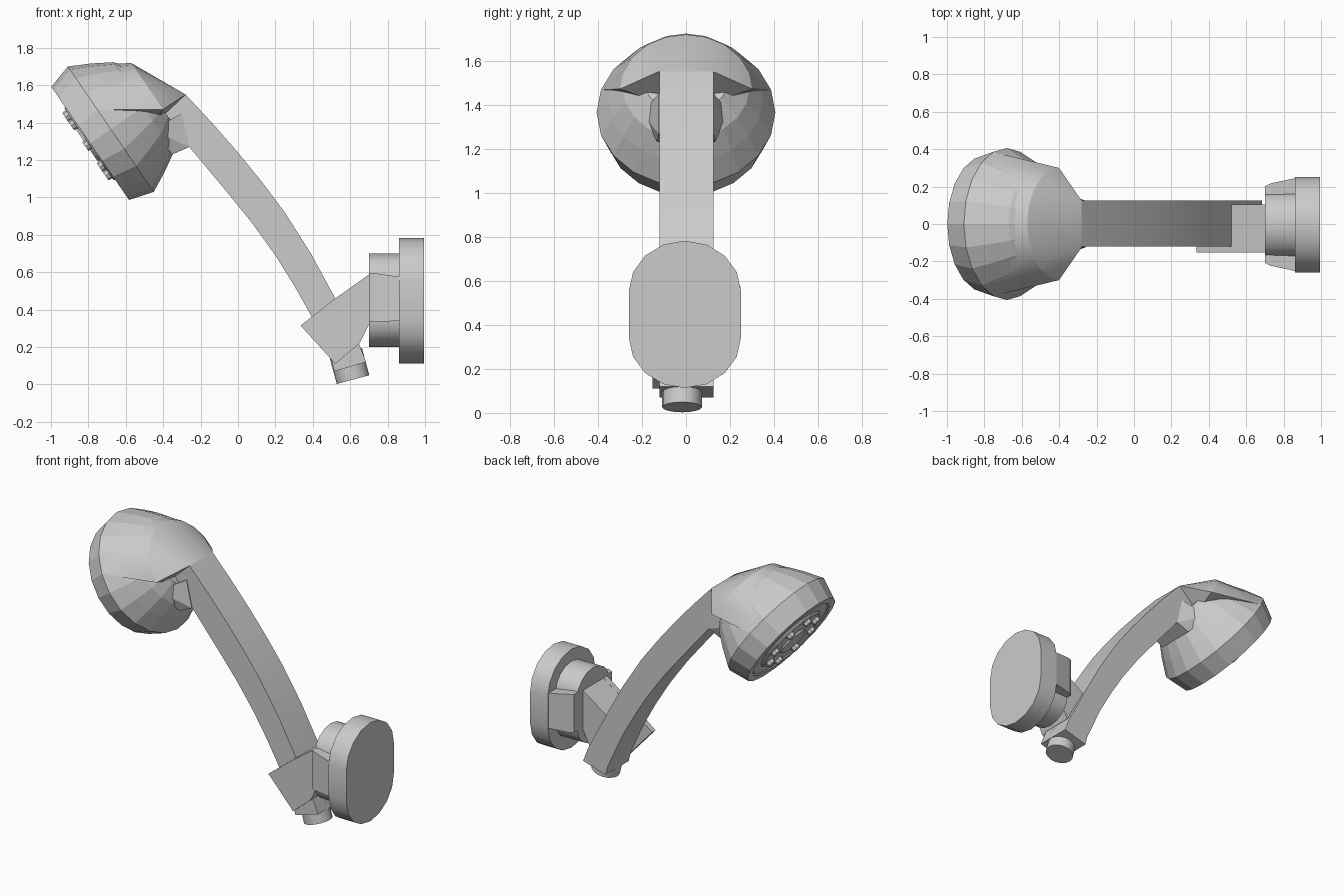
import bpy, bmesh
from math import sin, cos, pi, radians
from mathutils import Vector

if "Cube" in bpy.data.objects:
    bpy.data.objects.remove(bpy.data.objects["Cube"])

N = Vector((0.825, 0, 0.566))     # head axis, pointing to the back
D = Vector((0.566, 0, -0.825))    # down across the head
Y = Vector((0, 1, 0))
HEAD = Vector((-0.68, 0, 1.365))


def finish(name, bm, smooth=None):
    bmesh.ops.recalc_face_normals(bm, faces=bm.faces)
    me = bpy.data.meshes.new(name)
    bm.to_mesh(me)
    bm.free()
    ob = bpy.data.objects.new(name, me)
    bpy.context.collection.objects.link(ob)
    if smooth:
        bpy.ops.object.select_all(action='DESELECT')
        ob.select_set(True)
        bpy.context.view_layer.objects.active = ob
        bpy.ops.object.shade_smooth_by_angle(angle=radians(smooth))
    return ob


def loft(name, rings, smooth=None):
    """Join equal rings of points and cap both ends."""
    bm = bmesh.new()
    vs = [[bm.verts.new(p) for p in r] for r in rings]
    n = len(rings[0])
    for a, b in zip(vs, vs[1:]):
        for i in range(n):
            j = (i + 1) % n
            bm.faces.new((a[i], a[j], b[j], b[i]))
    bm.faces.new(vs[0][::-1])
    bm.faces.new(vs[-1])
    return finish(name, bm, smooth)


def hull(name, pts, smooth=None):
    bm = bmesh.new()
    for p in pts:
        bm.verts.new(p)
    res = bmesh.ops.convex_hull(bm, input=bm.verts)
    bmesh.ops.delete(bm, geom=list({v for v in res["geom_interior"]
                     if isinstance(v, bmesh.types.BMVert)}), context='VERTS')
    return finish(name, bm, smooth)


def prism(name, prof, y0, y1, smooth=None):
    return loft(name, [[(x, y, z) for x, z in prof] for y in (y0, y1)], smooth)


def circle(c, r, u, v, n=20):
    return [c + u * (r * cos(2 * pi * i / n)) + v * (r * sin(2 * pi * i / n)) for i in range(n)]


def lathe(name, c, prof, n=20, smooth=None):
    return loft(name, [circle(c + N * h, r, D, Y, n) for h, r in prof], smooth)


def arc(c, r, limit, n=10):
    """Upper part of a circle across the head."""
    angles = [radians(-limit + 2 * limit * i / n) for i in range(n + 1)]
    return [c - D * (r * cos(a)) + Y * (r * sin(a)) for a in angles]


# shower head bowl with a shallow recessed face
lathe("head_bowl", HEAD, [(-0.125, 0.29), (-0.125, 0.31), (-0.134, 0.32), (-0.134, 0.367),
                          (0, 0.406), (0.11, 0.35), (0.21, 0.29), (0.29, 0.2)])

# rounded shoulder running from the head into the arm
hull("head_shoulder", arc(HEAD, 0.404, 72, 8) + arc(HEAD + N * 0.29 + D * 0.07, 0.3, 90)
     + [Vector((-0.28, s * 0.125, 1.55)) for s in (-1, 1)]
     + [Vector((-0.43, s * 0.125, 1.41)) for s in (-1, 1)], 25)

# lower neck between bowl and arm
hull("neck", [Vector((x, s * y, z)) for s in (-1, 1) for x, y, z in
              ((-0.26, 0.125, 1.27), (-0.35, 0.13, 1.23), (-0.46, 0.2, 1.36), (-0.30, 0.125, 1.45))])

# spray face and nozzles
lathe("spray_plate", HEAD, [(-0.142, 0.23), (-0.1, 0.27)])
lathe("spray_centre", HEAD, [(-0.155, 0.1), (-0.13, 0.11)], 16)
for i in range(8):
    a = 2 * pi * i / 8
    c = HEAD + D * (0.19 * cos(a)) + Y * (0.19 * sin(a))
    lathe("nozzle", c, [(-0.165, 0.028), (-0.13, 0.032)], 8)

# curved handle
prism("handle", [(-0.43, 1.41), (-0.28, 1.55), (-0.14, 1.40), (0.0, 1.24), (0.13, 1.08),
                 (0.25, 0.92), (0.39, 0.70), (0.52, 0.46), (0.65, 0.21), (0.685, 0.12),
                 (0.515, 0.07), (0.50, 0.13), (0.39, 0.37), (0.30, 0.53), (0.20, 0.69),
                 (0.07, 0.87), (-0.06, 1.03), (-0.26, 1.27), (-0.34, 1.24)], -0.12, 0.125, 25)

# hose connector at the handle end
ax = Vector((-0.26, 0, 0.966))
side = Vector((0.966, 0, 0.26))
base = Vector((0.615, -0.018, 0.026))
loft("hose_connector", [circle(base + ax * h, 0.09, side, Y, 16) for h in (0, 0.15)], 40)

# holder: side cheek and rear block
prism("holder_cheek", [(0.335, 0.315), (0.52, 0.46), (0.71, 0.595), (0.71, 0.35),
                       (0.65, 0.22), (0.52, 0.11)], -0.152, -0.115)
prism("holder_block", [(0.52, 0.46), (0.72, 0.6), (0.72, 0.36), (0.65, 0.22)], -0.15, 0.105)


def stadium(x, hw, z0, z1, cap, n=8):
    """Upright rounded outline at x, with caps of the given height."""
    out = []
    for zc, s in ((z1 - cap, 1), (z0 + cap, -1)):
        for i in range(n + 1):
            a = pi * i / n
            out.append((x, s * hw * cos(a) - 0.005, zc + s * cap * sin(a)))
    return out


# wall mount
loft("wall_plate", [stadium(0.862, 0.255, 0.113, 0.782, 0.23),
                    stadium(0.995, 0.255, 0.113, 0.782, 0.23)], 40)
loft("mount_boss", [stadium(0.70, 0.17, 0.2, 0.7, 0.14),
                    stadium(0.87, 0.17, 0.2, 0.7, 0.14)], 40)
hull("mount_wings", [Vector((x, s * y - 0.003, z)) for s in (-1, 1) for x, y, z in
                     ((0.70, 0.205, 0.335), (0.70, 0.205, 0.595),
                      (0.73, 0.22, 0.335), (0.73, 0.22, 0.595),
                      (0.87, 0.25, 0.34), (0.87, 0.25, 0.575))])
